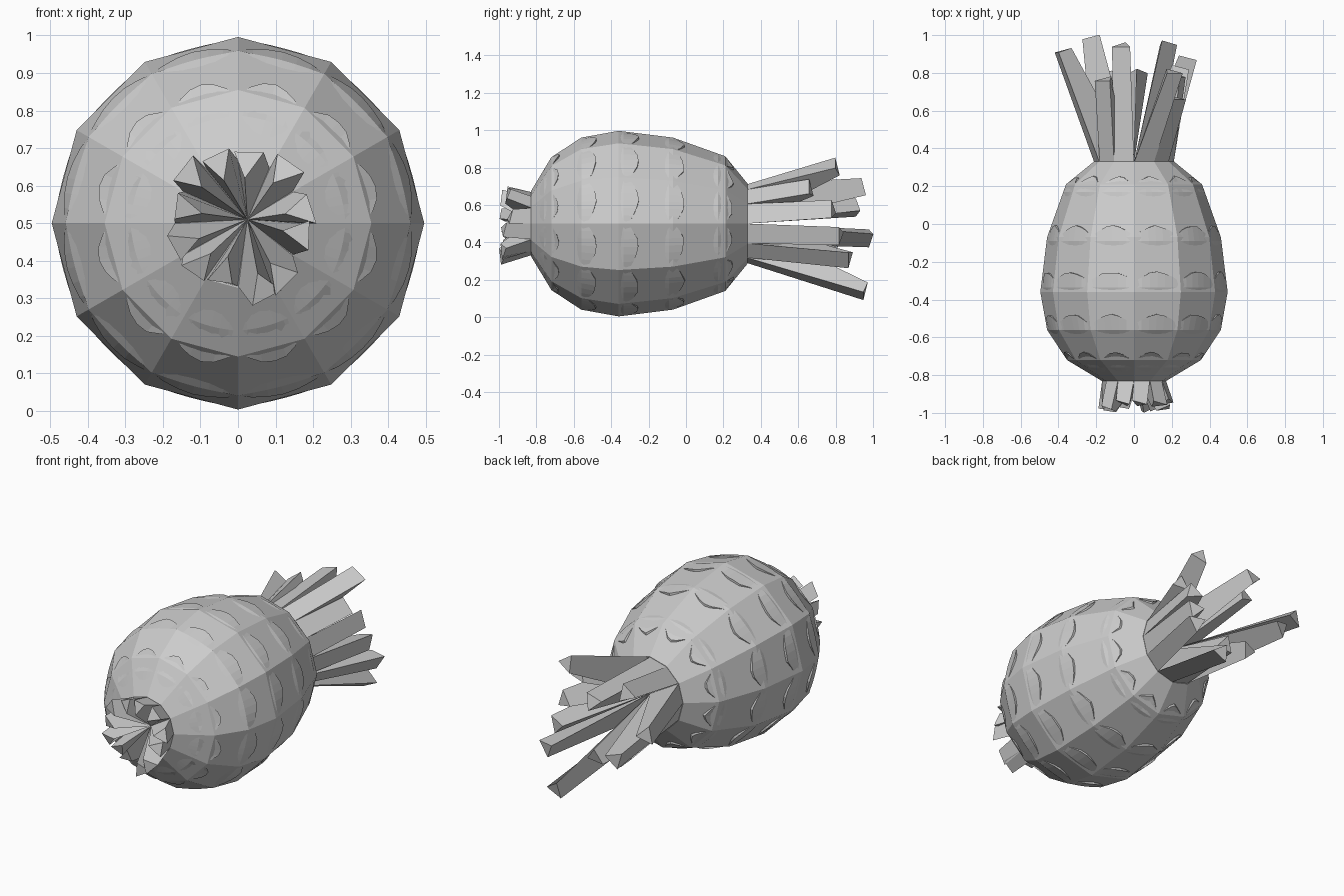
import bpy, bmesh, random
from math import sin, cos, pi, radians, hypot, atan2
from mathutils import Vector

if "Cube" in bpy.data.objects:
    bpy.data.objects.remove(bpy.data.objects["Cube"])

random.seed(4)
N = 12
CZ = 0.5
# body profile along y: (y, radius at the corners)
PROFILE = [(-0.83, 0.172), (-0.72, 0.355), (-0.56, 0.46), (-0.36, 0.496),
           (-0.07, 0.46), (0.21, 0.36), (0.33, 0.213)]


def pt(a, y, r):
    return Vector((r * cos(a), y, CZ + r * sin(a)))


def radius(y):
    for (y0, r0), (y1, r1) in zip(PROFILE, PROFILE[1:]):
        if y <= y1:
            return r0 + (r1 - r0) * (y - y0) / (y1 - y0)
    return PROFILE[-1][1]


def make(name, bm):
    bmesh.ops.recalc_face_normals(bm, faces=bm.faces[:])
    me = bpy.data.meshes.new(name)
    bm.to_mesh(me)
    bm.free()
    ob = bpy.data.objects.new(name, me)
    bpy.context.collection.objects.link(ob)
    return ob


def bridge(bm, rings):
    n = len(rings[0])
    for a, b in zip(rings, rings[1:]):
        for i in range(n):
            j = (i + 1) % n
            bm.faces.new((a[i], a[j], b[j], b[i]))


# fruit body: twelve-sided lathe, capped at both ends
bm = bmesh.new()
rings = [[bm.verts.new(pt(2 * pi * i / N, y, r)) for i in range(N)] for y, r in PROFILE]
bridge(bm, rings)
bm.faces.new(rings[0])
bm.faces.new(rings[-1])
make("fruit_body", bm)

# scale rows: scalloped lips that barely rise off the body
SUB = 6
for k, lip in enumerate((-0.70, -0.50, -0.275, -0.03, 0.23)):
    bm = bmesh.new()
    rings = [[], [], [], []]
    for i in range(N * SUB):
        a = 2 * pi * i / (N * SUB)
        t = (i % SUB) / SUB
        wave = sin(pi * t)
        flat = cos(pi / N) / cos((t - 0.5) * 2 * pi / N)
        end = lip - 0.03 + 0.05 * wave + random.uniform(-0.004, 0.004)
        up = -0.004 + 0.017 * wave
        spots = [(lip - 0.11, -0.006), (lip - 0.06, up * 0.4), (end, up), (end, -0.015)]
        for ring, (y, off) in zip(rings, spots):
            ring.append(bm.verts.new(pt(a, y, radius(y) * flat + off)))
    bridge(bm, rings)
    make(f"scale_row_{k + 1}", bm)


def blade(bm, base, tip):
    lo = [bm.verts.new(p) for p in base]
    hi = [bm.verts.new(p) for p in tip]
    bridge(bm, [lo, hi])
    bm.faces.new(lo)
    bm.faces.new(hi)


def wedge_base(i, y, r, centre):
    return [centre, pt(2 * pi * i / N, y, r), pt(2 * pi * (i + 1) / N, y, r)]


# crown leaves: one wedge per cap sector, pulled out to a tip (x, y, z)
TIPS = [(0.23, 0.79, 0.57), (0.22, 0.67, 0.68), (0.20, 0.81, 0.80), (-0.06, 0.95, 0.70),
        (-0.15, 0.77, 0.70), (-0.38, 0.92, 0.58), (-0.23, 0.99, 0.43), (-0.15, 0.80, 0.34),
        (0.02, 0.81, 0.31), (0.17, 0.96, 0.14), (0.28, 0.88, 0.32), (0.25, 0.83, 0.44)]
bm = bmesh.new()
for i, tip in enumerate(TIPS):
    t = Vector(tip)
    a = atan2(t.z - CZ, t.x)
    rad = Vector((cos(a), 0, sin(a)))
    tan = Vector((-sin(a), 0, cos(a)))
    back = Vector((0, 0.012, 0))
    ends = [t - rad * 0.05 + back, t + rad * 0.03 - tan * 0.05 - back,
            t + rad * 0.03 + tan * 0.05 - back]
    blade(bm, wedge_base(i, 0.325, 0.21, Vector((0, 0.325, CZ))), ends)
make("crown_leaves", bm)

# stem bracts: short flared wedges at the front end
bm = bmesh.new()
hub = Vector((0.025, -0.832, 0.51))
for i in range(N):
    a = 2 * pi * (i + 0.5) / N + random.uniform(-0.15, 0.15)
    y = random.uniform(-0.99, -0.94)
    r = random.uniform(0.17, 0.225)
    ends = [pt(a, y - 0.01, r - 0.08), pt(a - 0.2, y, r), pt(a + 0.2, y + 0.02, r - 0.01)]
    blade(bm, wedge_base(i, -0.825, 0.168, hub), ends)
make("stem_bracts", bm)
